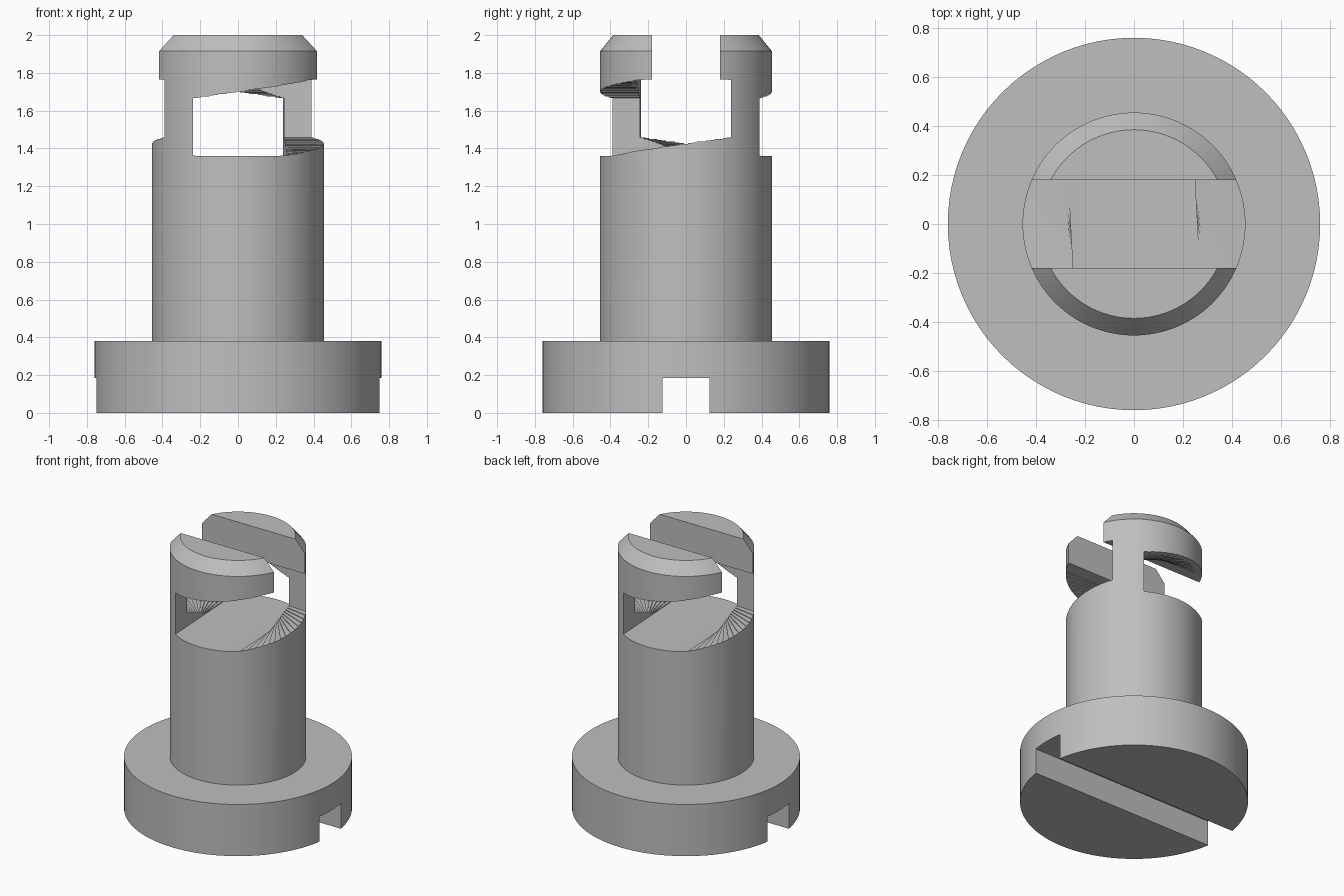
import bpy, bmesh
from math import pi, radians
from mathutils import Matrix, Vector

if "Cube" in bpy.data.objects:
    bpy.data.objects.remove(bpy.data.objects["Cube"], do_unlink=True)

grey = bpy.data.materials.new("plain grey")
grey.use_nodes = True
GREY = (0.52, 0.52, 0.52, 1)
grey.diffuse_color = GREY
grey.node_tree.nodes["Principled BSDF"].inputs["Base Color"].default_value = GREY

SEGMENTS = 96


def finish(name, bm):
    bmesh.ops.recalc_face_normals(bm, faces=bm.faces[:])
    mesh = bpy.data.meshes.new(name)
    bm.to_mesh(mesh)
    bm.free()
    ob = bpy.data.objects.new(name, mesh)
    mesh.materials.append(grey)
    bpy.context.collection.objects.link(ob)
    return ob


def lathe(name, profile):
    """Solid of revolution from (radius, height) pairs."""
    bm = bmesh.new()
    rings = []
    for r, z in profile:
        made = bmesh.ops.create_circle(bm, segments=SEGMENTS, radius=r,
                                       matrix=Matrix.Translation((0, 0, z)))
        rings.append(made["verts"])
    for low, high in zip(rings, rings[1:]):
        for i in range(SEGMENTS):
            j = (i + 1) % SEGMENTS
            bm.faces.new((low[i], low[j], high[j], high[i]))
    bm.faces.new(rings[0])
    bm.faces.new(rings[-1])
    return finish(name, bm)


def bar_corners(half_width, bottom, top, angle=0.0, reach=1.0):
    """Corners of a bar lying along x, turned about the vertical axis."""
    turn = Matrix.Rotation(angle, 3, "Z")
    return [turn @ Vector((x, y, z)) for x in (-reach, reach)
            for y in (-half_width, half_width) for z in (bottom, top)]


def cut(target, points):
    """Remove the convex hull of the points from the target."""
    bm = bmesh.new()
    for p in points:
        bm.verts.new(p)
    hull = bmesh.ops.convex_hull(bm, input=bm.verts[:])
    spare = [v for v in set(hull["geom_interior"] + hull["geom_unused"])
             if isinstance(v, bmesh.types.BMVert) and v.is_valid]
    bmesh.ops.delete(bm, geom=spare, context="VERTS")
    cutter = finish("cutter", bm)
    cutter.hide_render = True
    mod = target.modifiers.new("cut", "BOOLEAN")
    mod.operation = "DIFFERENCE"
    mod.solver = "EXACT"
    mod.object = cutter
    bpy.context.view_layer.objects.active = target
    bpy.ops.object.modifier_apply(modifier=mod.name)
    bpy.data.objects.remove(cutter, do_unlink=True)


# Wide flange with a driver slot across its underside
flange = lathe("flange", [(0.76, 0), (0.76, 0.38)])
cut(flange, bar_corners(0.125, -0.1, 0.185))

# Shaft with a chamfered top
shaft = lathe("shaft", [(0.455, 0.3), (0.455, 1.915), (0.385, 2.0)])

# Locking channel: a bar that turns a quarter circle while it rises
STEPS = 15
FLOOR, HEIGHT, RISE = 1.36, 0.305, 0.1


def channel(step):
    t = step / STEPS
    z = FLOOR + RISE * t
    return bar_corners(0.205, z, z + HEIGHT, -pi / 2 * (1 - t))


for step in range(STEPS):
    cut(shaft, channel(step) + channel(step + 1))

# Entry slot through the head
cut(shaft, bar_corners(0.18, 1.6, 2.2))

# Smooth round walls, sharp edges
for ob in (flange, shaft):
    bpy.ops.object.select_all(action="DESELECT")
    ob.select_set(True)
    bpy.context.view_layer.objects.active = ob
    bpy.ops.object.shade_smooth_by_angle(angle=radians(25))
